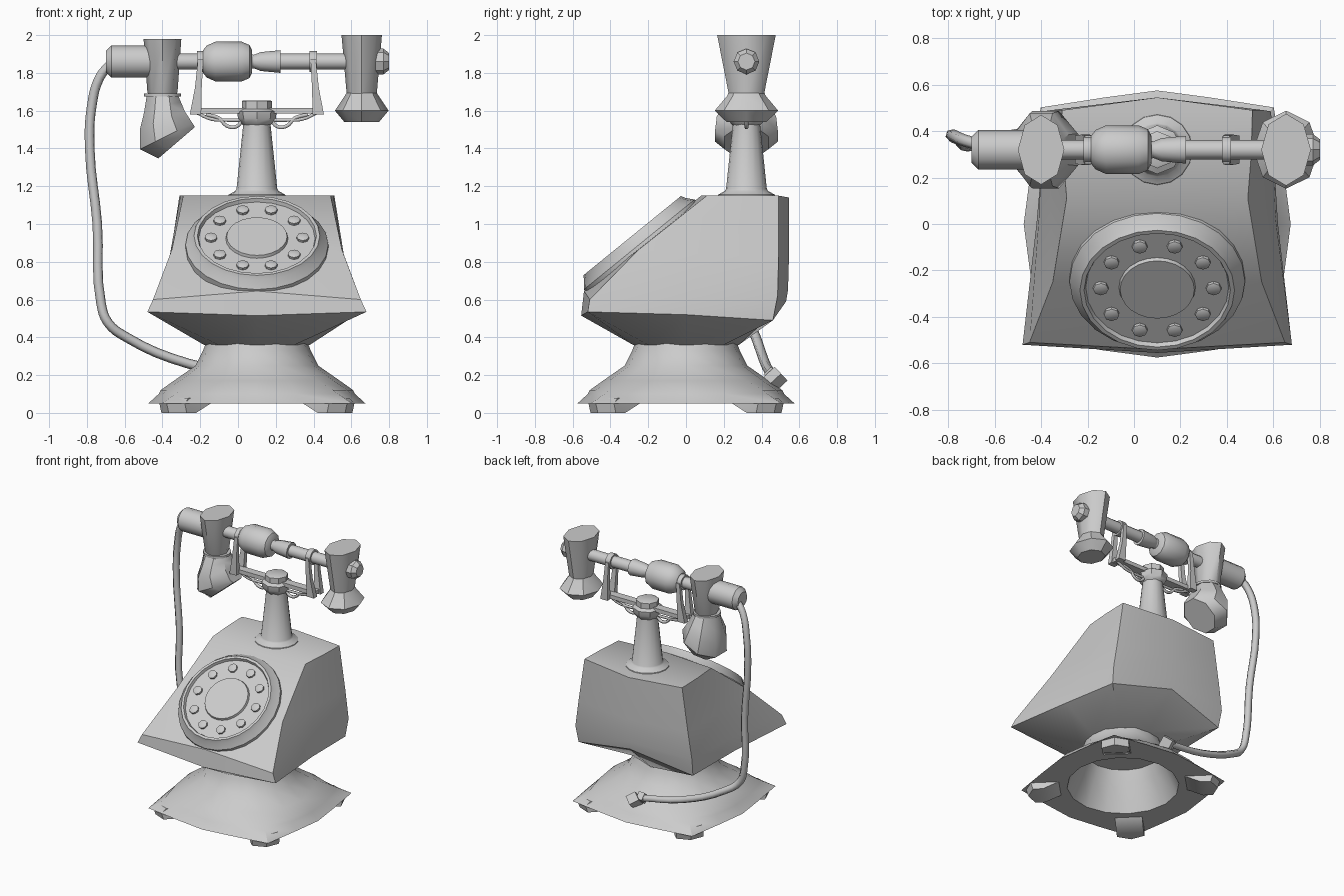
import bpy, bmesh, math
from mathutils import Vector as V

if "Cube" in bpy.data.objects:
    bpy.data.objects.remove(bpy.data.objects["Cube"])

CX, HY, HZ = 0.10, 0.32, 1.86   # body centre x, handset axis y and z


def finish(name, bm, angle=35):
    bmesh.ops.recalc_face_normals(bm, faces=bm.faces)
    me = bpy.data.meshes.new(name)
    bm.to_mesh(me)
    bm.free()
    ob = bpy.data.objects.new(name, me)
    bpy.context.collection.objects.link(ob)
    bpy.ops.object.select_all(action='DESELECT')
    ob.select_set(True)
    bpy.context.view_layer.objects.active = ob
    bpy.ops.object.shade_smooth_by_angle(angle=math.radians(angle))
    return ob


def loft(name, rings, angle=35):
    bm = bmesh.new()
    vs = [[bm.verts.new(p) for p in r] for r in rings]
    n = len(rings[0])
    for a, b in zip(vs, vs[1:]):
        for i in range(n):
            j = (i + 1) % n
            bm.faces.new((a[i], a[j], b[j], b[i]))
    bm.faces.new(vs[0])
    bm.faces.new(vs[-1])
    return finish(name, bm, angle)


def lathe(name, c, axis, profile, n=12, angle=35):
    """profile entries: (height along axis, radius u[, radius v])"""
    a = V(axis).normalized()
    u = V((0, 1, 0)) if abs(a.x) > .9 else V((1, 0, 0))
    w = a.cross(u)
    rings = []
    for h, ru, *rv in profile:
        rw = rv[0] if rv else ru
        rings.append([V(c) + a * h + u * ru * math.cos(t) + w * rw * math.sin(t)
                      for t in (2 * math.pi * i / n for i in range(n))])
    return loft(name, rings, angle)


def tube(name, pts, r):
    cu = bpy.data.curves.new(name, 'CURVE')
    cu.dimensions = '3D'
    cu.bevel_depth, cu.bevel_resolution, cu.resolution_u = r, 1, 4
    cu.use_fill_caps = True
    s = cu.splines.new('BEZIER')
    s.bezier_points.add(len(pts) - 1)
    for bp, p in zip(s.bezier_points, pts):
        bp.co = p
        bp.handle_left_type = bp.handle_right_type = 'AUTO'
    ob = bpy.data.objects.new(name, cu)
    bpy.context.collection.objects.link(ob)


def box_ring(cx, cy, z, hx, hy):
    return [(cx + i * hx, cy + j * hy, z) for i, j in ((-1, -1), (1, -1), (1, 1), (-1, 1))]


# pedestal: round at the top, flaring to a four-cornered foot plate, hollow below
def squarish(z, mid, between, corner):
    rs = (mid, between, corner, between)
    return [(CX + rs[i % 4] * math.cos(i * math.pi / 8),
             rs[i % 4] * math.sin(i * math.pi / 8), z) for i in range(16)]


loft("pedestal", [squarish(*r) for r in (
    (.37, .27, .27, .27), (.33, .285, .285, .285), (.25, .325, .325, .325),
    (.17, .44, .44, .46), (.12, .51, .52, .57), (.10, .52, .535, .61), (.05, .575, .59, .71),
    (.05, .39, .39, .39), (.25, .30, .30, .30), (.33, .27, .27, .27))])

# feet on the four diagonals
for k in range(4):
    t = math.pi / 4 + k * math.pi / 2
    d, s = V((math.cos(t), math.sin(t), 0)), V((-math.sin(t), math.cos(t), 0))

    def foot(z, r0, r1, w):
        return [V((CX, 0, z)) + d * r + s * y for r, y in
                ((r0, -w), (r1, -w), (r1 + .04, 0), (r1, w), (r0, w))]
    loft("foot", [foot(.08, .42, .60, .09), foot(.05, .44, .635, .095), foot(0, .55, .62, .095)])

# body: each ring is front middle, front corner, side, back corner, back middle
half = [
    [(0, -.28, .36), (.2, -.2, .36), (.28, 0, .36), (.2, .2, .36), (0, .28, .36)],
    [(0, -.555, .515), (.58, -.52, .535), (.52, 0, .52), (.48, .46, .49), (0, .53, .59)],
    [(0, -.54, .645), (.55, -.51, .60), (.51, .02, .62), (.49, .485, .62), (0, .54, .65)],
    [(0, -.28, .853), (.45, -.25, .865), (.46, .1, .84), (.46, .49, .82), (0, .545, .82)],
    [(0, .08, 1.15), (.39, .11, 1.15), (.405, .3, 1.15), (.41, .49, 1.15), (0, .545, 1.14)],
]
loft("body", [[(CX + x, y, z) for x, y, z in h] + [(CX - x, y, z) for x, y, z in h[3:0:-1]]
              for h in half], 40)

# dial on the sloping front, with ten finger buttons
nrm = V((0, -.63, .776)).normalized()
dc = V((CX, -.24, .882))
lathe("dial", dc, nrm, [(-.03, .38), (.012, .378), (.05, .345), (.072, .333), (.072, .315), (.052, .308),
                        (.052, .165), (.068, .16)], 24)
ux, uy = V((1, 0, 0)), nrm.cross(V((1, 0, 0)))
for k in range(10):
    t = k * math.pi / 5
    lathe("dial_button", dc + (ux * math.cos(t) + uy * math.sin(t)) * .243, nrm,
          [(.045, .033), (.066, .033), (.07, .026)], 8)

# neck column and cradle hub
lathe("neck", (CX, HY, 0), (0, 0, 1), [
    (1.14, .155), (1.155, .15), (1.175, .115), (1.185, .108), (1.53, .072)], 16)
lathe("cradle_hub", (CX, HY, 0), (0, 0, 1), [
    (1.52, .07), (1.535, .085), (1.56, .10), (1.595, .105), (1.61, .08), (1.65, .08), (1.655, .07)], 8)

# cradle: bar, forked prongs, collars and scrolls, mirrored about the hub
loft("cradle_bar", [box_ring(CX, HY, 1.585, .34, .03), box_ring(CX, HY, 1.615, .34, .03)])
for s in (-1, 1):
    for y in (-.05, .05):
        loft("cradle_prong", [box_ring(CX + s * .325, HY + y * .8, 1.58, .03, .02),
                              box_ring(CX + s * .31, HY + y, 1.72, .018, .015),
                              box_ring(CX + s * .298, HY + y, 1.87, .014, .012)])
    lathe("collar", (CX + s * .298, HY, HZ), (1, 0, 0), [(-.02, .056), (.02, .056)])
    tube("cradle_scroll", [(CX + s * x, HY, z) for x, z in
                           ((.07, 1.56), (.11, 1.515), (.16, 1.52), (.20, 1.56), (.27, 1.58))], .011)
    tube("cradle_brace", [(CX + s * x, HY, z) for x, z in
                          ((.08, 1.55), (.16, 1.55), (.24, 1.555), (.32, 1.59))], .010)

# handset: shaft, bulged grip, tapered ferrule, left tube and right knob
for name, prof, n in (
    ("handset_shaft", [(-.35, .042), (.06, .042), (.09, .034), (.22, .042), (.60, .042)], 12),
    ("handset_grip", [(-.185, .06), (-.165, .085), (-.12, .105), (.02, .105), (.06, .088), (.075, .06)], 12),
    ("handset_ferrule", [(.075, .032), (.12, .05), (.225, .06), (.225, .04)], 12),
    ("cord_socket", [(-.70, .055), (-.67, .085), (-.42, .085)], 12),
    ("end_knob", [(.70, .068), (.77, .068), (.80, .045)], 8),
):
    lathe(name, (0, HY, HZ), (1, 0, 0), prof, n)

# upright oval heads at both ends
lathe("left_head", (-.40, HY, 0), (0, 0, 1), [
    (1.675, .07, .08), (1.70, .08, .092), (1.98, .10, .15)], 8, 50)
lathe("left_head_collar", (-.40, HY, 0), (0, 0, 1), [(1.675, .098), (1.692, .098)], 12)
lathe("right_head", (.655, HY, 0), (0, 0, 1), [(1.67, .078, .09), (2.0, .107, .155)], 8, 50)
lathe("earpiece", (.655, HY, 0), (0, 0, 1), [
    (1.695, .08, .092), (1.675, .092, .105), (1.60, .142, .168), (1.54, .092, .105)], 8)

# elbow mouthpiece: tilted rings given as centre x, z, half width x, z, half depth
rings = []
for cx, cz, ax, az, ry in ((-.4, 1.68, .09, 0, .095), (-.4, 1.62, .105, .03, .13),
                           (-.40, 1.55, .128, .05, .17), (-.38, 1.465, .15, .075, .18),
                           (-.325, 1.43, .105, .09, .125)):
    rings.append([(cx + ax * math.cos(t), HY + ry * math.sin(t), cz + az * math.cos(t))
                  for t in ((i + .5) * math.pi / 4 for i in range(8))])
loft("mouthpiece", rings, 40)

# cord running from the handset down to a plug on the back of the pedestal
tube("cord", [(-.66, .34, 1.86), (-.73, .36, 1.78), (-.775, .38, 1.62), (-.785, .38, 1.4),
              (-.745, .36, 1.0), (-.725, .34, .58), (-.69, .34, .48), (-.59, .37, .40),
              (-.26, .42, .26), (.07, .455, .20)], .026)
lathe("cord_plug", (CX, .43, .14), (0, .65, .6), [(0, .055, .05), (.10, .055, .05)], 4)
lathe("cord_clip", (.03, .45, .205), (1, 0, 0), [(0, .04), (.05, .04)], 4)
